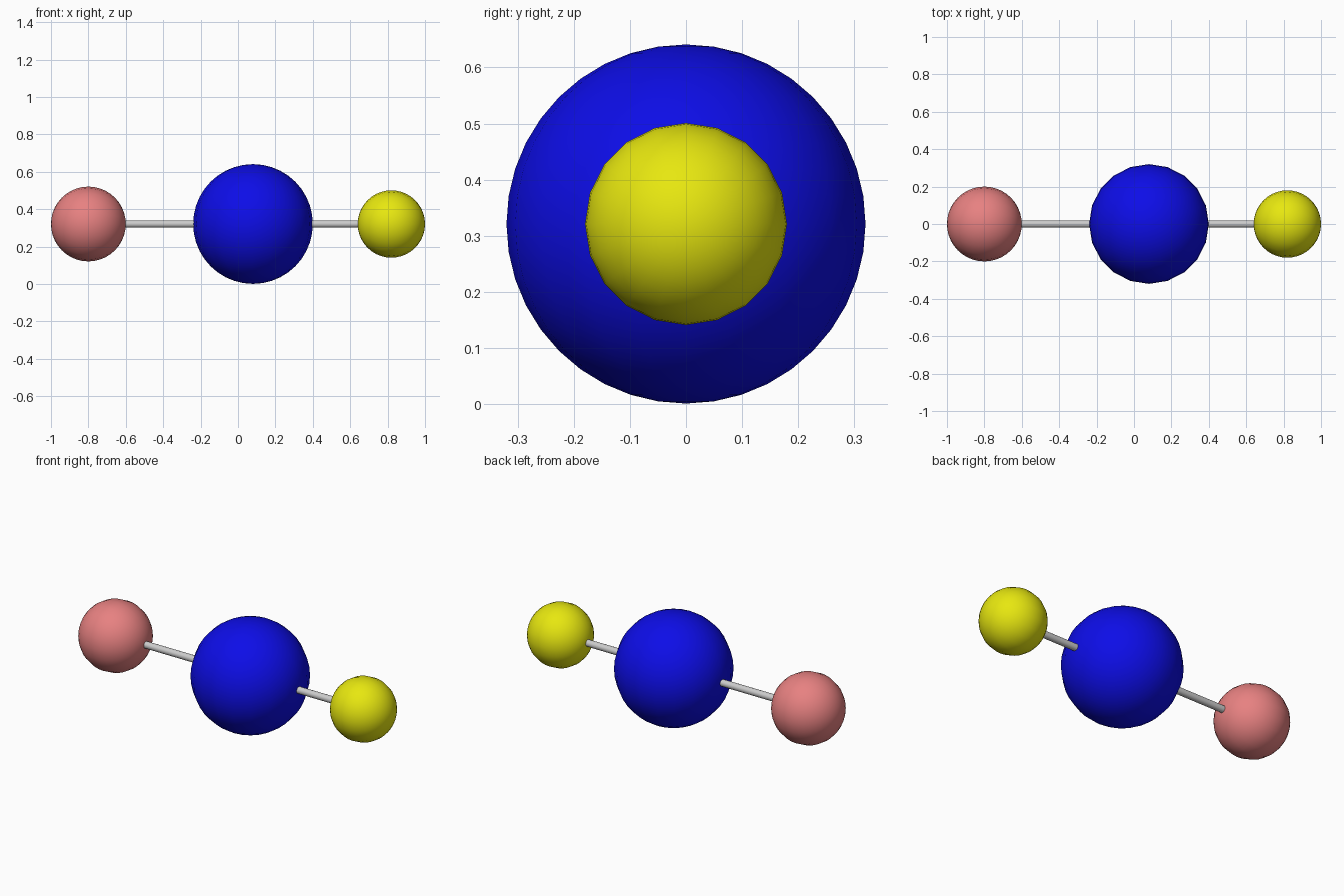
import bpy
from math import pi

if "Cube" in bpy.data.objects:
    bpy.data.objects.remove(bpy.data.objects["Cube"])

Z = 0.321  # height of the common axis


def paint(obj, name, rgb):
    mat = bpy.data.materials.new(name)
    mat.diffuse_color = (*rgb, 1)
    mat.use_nodes = True
    mat.node_tree.nodes["Principled BSDF"].inputs["Base Color"].default_value = mat.diffuse_color
    obj.data.materials.append(mat)


def ball(name, x, radius, rgb, tilt=0):
    bpy.ops.mesh.primitive_uv_sphere_add(segments=20, ring_count=20, radius=radius,
                                         location=(x, 0, Z), rotation=(0, tilt, 0))
    obj = bpy.context.object
    obj.name = name
    bpy.ops.object.shade_smooth()
    paint(obj, name + "_colour", rgb)


def rod(name, x0, x1):
    bpy.ops.mesh.primitive_cylinder_add(vertices=20, radius=0.02, depth=x1 - x0,
                                        location=((x0 + x1) / 2, 0, Z),
                                        rotation=(0, pi / 2, 0))
    bpy.context.object.name = name
    bpy.ops.object.shade_smooth_by_angle()


# Three balls; the outer two have their poles along the rod
ball("left_ball", -0.80, 0.20, (0.8, 0.22, 0.22), pi / 2)
ball("centre_ball", 0.08, 0.32, (0.004, 0.004, 0.8))
ball("right_ball", 0.82, 0.18, (0.8, 0.8, 0.005), pi / 2)

# Connecting rods, running between ball centres
rod("left_rod", -0.80, 0.08)
rod("right_rod", 0.08, 0.82)
